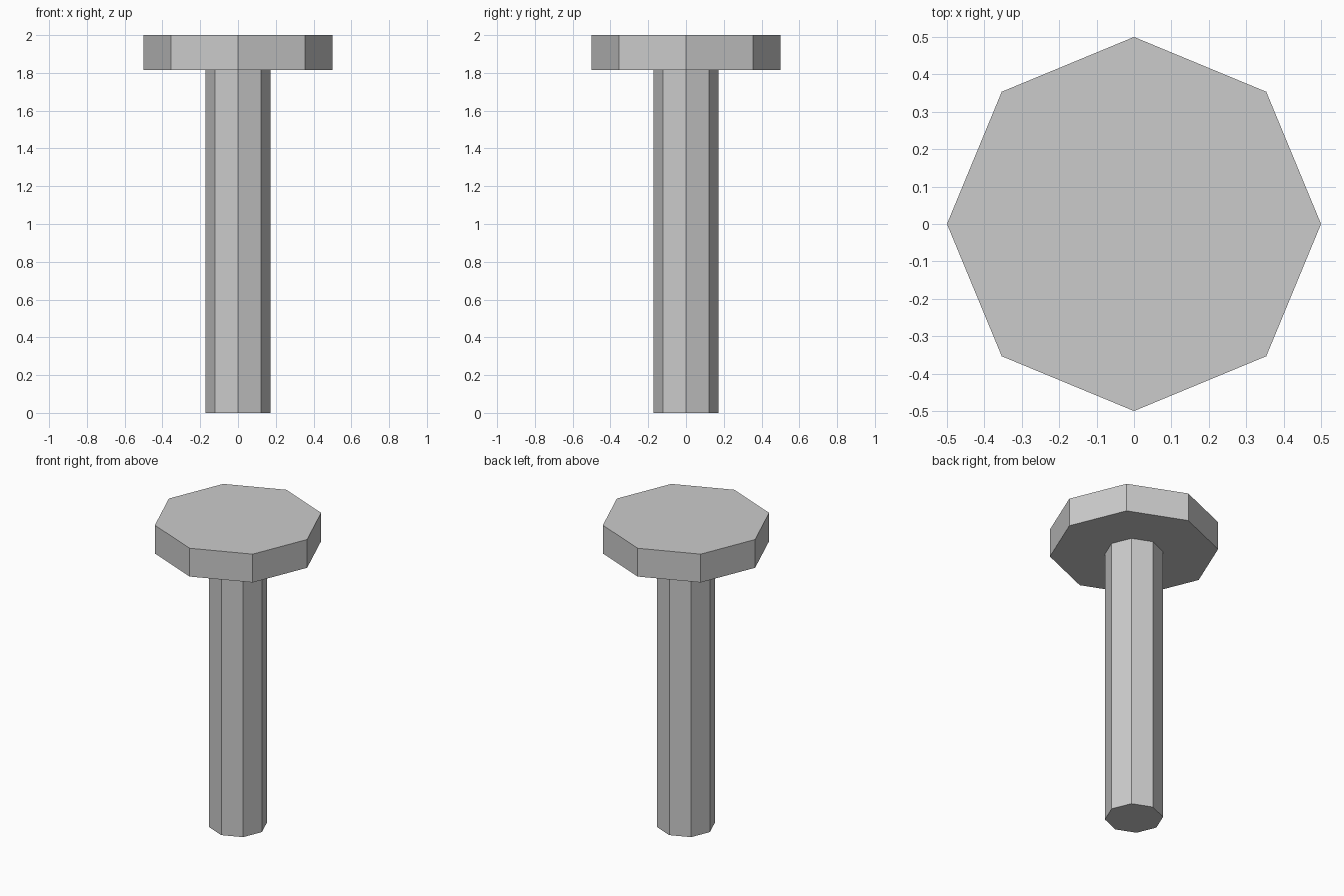
import bpy

cube = bpy.data.objects.get("Cube")
if cube:
    bpy.data.objects.remove(cube, do_unlink=True)

SIDES = 8
HEAD_BOTTOM = 1.815
TOP = 2.0

# Plain grey metal
grey = bpy.data.materials.new("light_grey")
grey.use_nodes = True
colour = (0.6, 0.6, 0.6, 1.0)
grey.diffuse_color = colour
grey.node_tree.nodes["Principled BSDF"].inputs["Base Color"].default_value = colour


def prism(name, radius, bottom, top):
    """Flat-shaded octagonal prism with corners on the x and y axes."""
    bpy.ops.mesh.primitive_cylinder_add(
        vertices=SIDES, radius=radius, depth=top - bottom,
        location=(0, 0, (bottom + top) / 2))
    obj = bpy.context.object
    obj.name = name
    obj.data.name = name
    obj.data.materials.append(grey)
    return obj


# Long shaft below, wide flat head on top
prism("shaft", 0.173, 0.0, HEAD_BOTTOM)
prism("head", 0.5, HEAD_BOTTOM, TOP)
